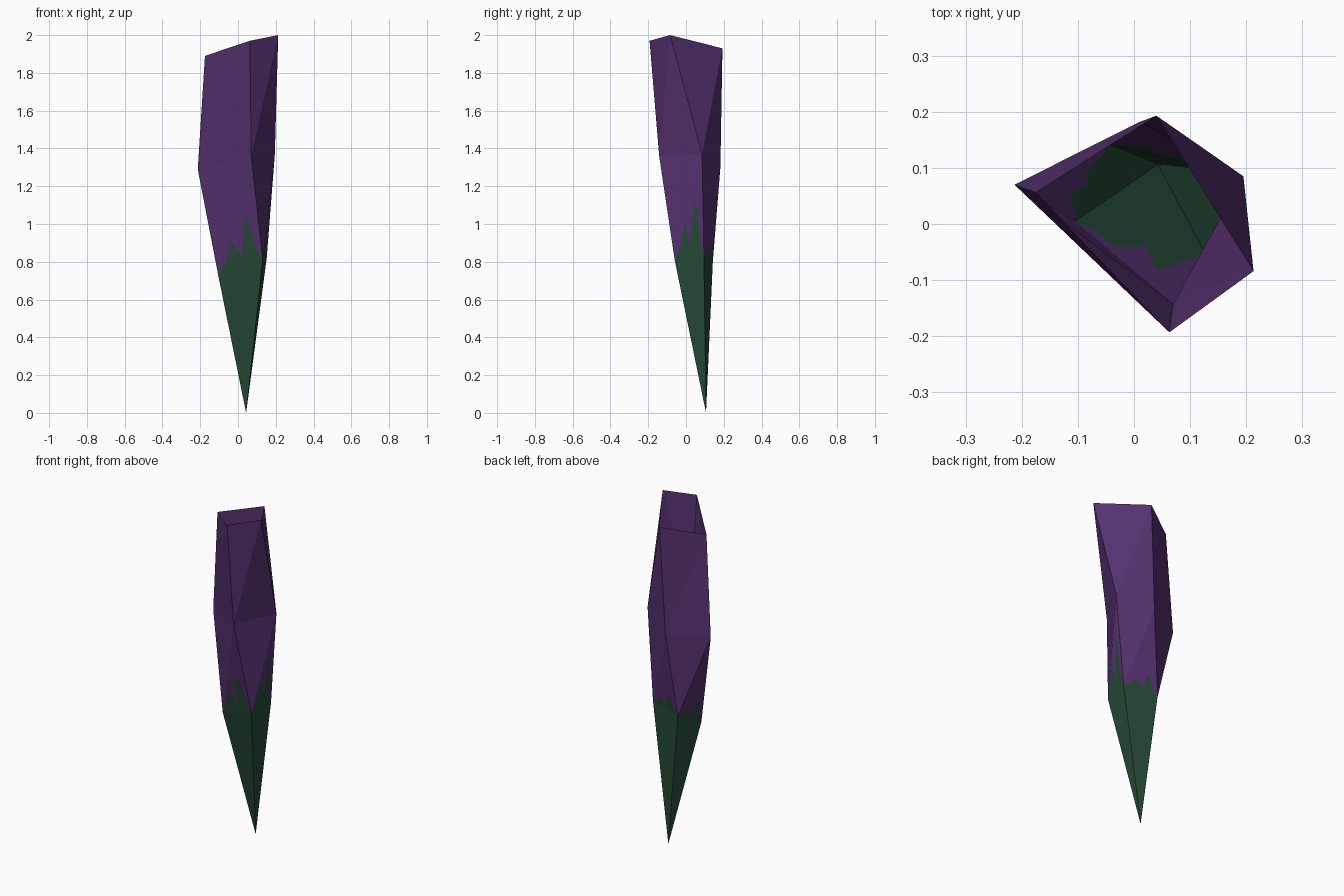
import bpy, bmesh
from mathutils import Vector

if "Cube" in bpy.data.objects:
    bpy.data.objects.remove(bpy.data.objects["Cube"])

def material(name, rgb):
    m = bpy.data.materials.new(name)
    m.diffuse_color = (*rgb, 1)
    m.use_nodes = True
    m.node_tree.nodes["Principled BSDF"].inputs["Base Color"].default_value = m.diffuse_color
    return m

# Rings run left, front, right, back
tip = Vector((0.043, 0.106, 0))
low = [Vector(p) for p in ((-0.105, 0.005, 0.73), (0.131, -0.06, 0.81),
                           (0.152, 0.095, 0.82), (-0.045, 0.142, 0.80))]
mid = [Vector(p) for p in ((-0.213, 0.07, 1.29), (0.07, -0.142, 1.36),
                           (0.195, 0.085, 1.37), (0.01, 0.182, 1.30))]
rim = [Vector(p) for p in ((-0.175, 0.056, 1.89), (0.063, -0.193, 1.97),
                           (0.213, -0.084, 2.0), (0.04, 0.193, 1.93))]

# Jagged colour border: position along a side, height within the middle band
border = ((0, 0), (0.2, 0.1), (0.37, 0.29), (0.55, 0.1),
          (0.74, 0.5), (0.92, 0.08), (1, 0))
border_height = (0.95, 1.2, 0.45, 0.45)

bm = bmesh.new()
cache = {}

def vert(p):
    key = tuple(round(c, 5) for c in p)
    if key not in cache:
        cache[key] = bm.verts.new(p)
    return cache[key]

def face(points, mat):
    vs = list(dict.fromkeys(vert(p) for p in points))
    if len(vs) > 2:
        bm.faces.new(vs).material_index = mat

def band_point(i, j, u, v):
    # Point on a side of the middle band, folded along its diagonal
    if v > u:
        return low[i] + v * (mid[i] - low[i]) + u * (mid[j] - mid[i])
    return low[i] + u * (low[j] - low[i]) + v * (mid[j] - low[j])

for i in range(4):
    j = (i + 1) % 4
    # Upper band up to the open rim
    face((mid[i], mid[j], rim[j]), 0)
    face((mid[i], rim[j], rim[i]), 0)
    # Middle band with jagged border, and the lower point
    cols = [[band_point(i, j, u, v) for v in (0, b * border_height[i], u, 1)]
            for u, b in border]
    for a, b in zip(cols, cols[1:]):
        face((tip, b[0], a[0]), 1)
        for k in range(3):
            face((a[k], b[k], b[k + 1], a[k + 1]), 1 if k == 0 else 0)

mesh = bpy.data.meshes.new("crystal_shard")
bm.to_mesh(mesh)
bm.free()
mesh.materials.append(material("purple", (0.095, 0.032, 0.165)))
mesh.materials.append(material("dark green", (0.019, 0.070, 0.038)))
bpy.context.collection.objects.link(bpy.data.objects.new("crystal_shard", mesh))
